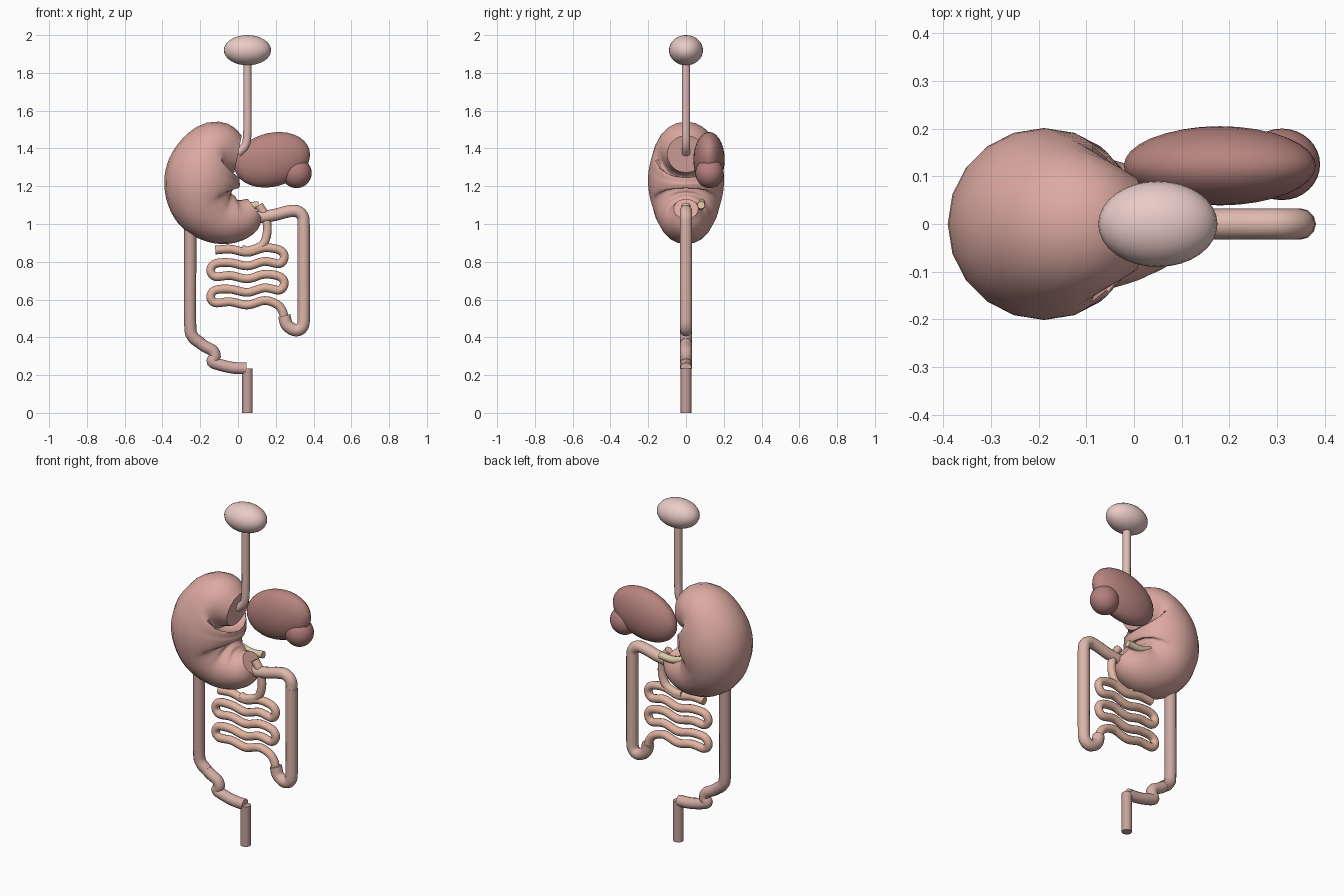
import bpy, math
from mathutils import Vector


def finish(ob, name, color):
    ob.name = name
    mat = bpy.data.materials.new(name)
    mat.diffuse_color = (*color, 1)
    ob.data.materials.append(mat)
    bpy.ops.object.select_all(action='DESELECT')
    ob.select_set(True)
    bpy.context.view_layer.objects.active = ob
    if ob.type == 'CURVE':
        bpy.ops.object.convert(target='MESH')
    bpy.ops.object.shade_smooth_by_angle(angle=math.radians(50))


def ellipsoid(name, loc, radii, color, tilt=0):
    bpy.ops.mesh.primitive_uv_sphere_add(segments=32, ring_count=16, location=loc,
                                         rotation=(0, tilt, 0))
    ob = bpy.context.object
    ob.scale = radii
    finish(ob, name, color)


def smooth_path(pts, steps):
    # Catmull-Rom sampling of (x, z, radius) points
    p = [Vector(q) for q in pts]
    p = [2 * p[0] - p[1]] + p + [2 * p[-1] - p[-2]]
    out = []
    for i in range(1, len(p) - 2):
        a, b, c, d = p[i - 1:i + 3]
        for s in range(steps):
            t = s / steps
            out.append(0.5 * (2 * b + (c - a) * t + (2 * a - 5 * b + 4 * c - d) * t * t
                              + (3 * b - a - 3 * c + d) * t ** 3))
    return out + [p[-2]]


def tube(name, pts, color, r=None, y=0, steps=6, sides=4):
    pts = [(q[0], q[1], r if r else q[2]) for q in pts]
    samples = smooth_path(pts, steps)
    cu = bpy.data.curves.new(name, 'CURVE')
    cu.dimensions = '3D'
    cu.bevel_depth = 1
    cu.bevel_resolution = sides
    cu.use_fill_caps = True
    sp = cu.splines.new('POLY')
    sp.points.add(len(samples) - 1)
    for pt, s in zip(sp.points, samples):
        pt.co = (s.x, y, s.y, 1)
        pt.radius = s.z
    ob = bpy.data.objects.new(name, cu)
    bpy.context.collection.objects.link(ob)
    finish(ob, name, color)


# Mouth and gullet
ellipsoid("mouth", (0.05, 0, 1.92), (0.125, 0.09, 0.08), (0.82, 0.6, 0.57))
tube("esophagus", [(0.05, 1.88), (0.05, 1.7), (0.05, 1.5), (0.04, 1.42), (0.0, 1.375)],
     (0.76, 0.5, 0.46), r=0.022)

# Stomach: bent sac with changing radius
tube("stomach", [(0.0, 1.37, 0.1), (-0.105, 1.385, 0.163), (-0.17, 1.3, 0.195),
                 (-0.19, 1.2, 0.2), (-0.165, 1.1, 0.18), (-0.08, 1.035, 0.145),
                 (0.02, 1.035, 0.113), (0.09, 1.08, 0.065)],
     (0.72, 0.4, 0.36), sides=8)

# Liver, gall bladder lobe and pancreas
ellipsoid("liver", (0.18, 0.122, 1.34), (0.205, 0.083, 0.142), (0.47, 0.23, 0.21), -0.26)
ellipsoid("liver_lobe", (0.31, 0.125, 1.27), (0.08, 0.075, 0.08), (0.45, 0.21, 0.2))
tube("pancreas", [(-0.14, 1.13), (-0.05, 1.115), (0.03, 1.095), (0.11, 1.1)],
     (0.72, 0.6, 0.4), r=0.02, y=0.08)

# Duodenum
tube("duodenum", [(0.11, 1.1), (0.145, 1.04), (0.155, 0.96), (0.13, 0.89), (0.06, 0.86),
                  (0.02, 0.865)], (0.76, 0.48, 0.38), r=0.023)

# Small intestine: wavy rows joined by U-turns
rows = [0.862, 0.79, 0.722, 0.65, 0.583]
path = []
for i, z in enumerate(rows):
    row = [(-0.12, z), (-0.04, z + 0.005), (0.05, z - 0.012), (0.14, z + 0.012), (0.22, z)]
    turn = (0.245, z - 0.035)
    if i % 2:
        row.reverse()
        turn = (-0.145, z - 0.035)
    path += row + [turn]
path = path[:-2] + [(0.205, 0.575), (0.235, 0.54), (0.245, 0.5)]
tube("small_intestine", path, (0.76, 0.46, 0.36), r=0.023)

# Large intestine
tube("ascending_colon", [(0.245, 0.515), (0.26, 0.465), (0.305, 0.438), (0.342, 0.46),
                         (0.348, 0.54), (0.348, 0.8), (0.348, 1.0)],
     (0.71, 0.46, 0.4), r=0.033)
tube("transverse_colon", [(0.348, 0.99), (0.343, 1.04), (0.31, 1.068), (0.26, 1.065),
                          (0.18, 1.045), (0.08, 1.035), (-0.1, 1.04), (-0.2, 1.05),
                          (-0.245, 1.03), (-0.253, 0.97)],
     (0.74, 0.48, 0.41), r=0.032)
tube("descending_colon", [(-0.253, 0.99), (-0.253, 0.75), (-0.253, 0.47), (-0.24, 0.405),
                          (-0.2, 0.37)], (0.6, 0.38, 0.35), r=0.032)
tube("sigmoid_colon", [(-0.235, 0.395), (-0.18, 0.355), (-0.135, 0.33), (-0.122, 0.3),
                       (-0.135, 0.27), (-0.08, 0.25), (-0.02, 0.238), (0.045, 0.235)],
     (0.66, 0.42, 0.38), r=0.031)

# Rectum
tube("rectum", [(0.05, 0.235), (0.05, 0)], (0.58, 0.36, 0.34), r=0.028, steps=1)
